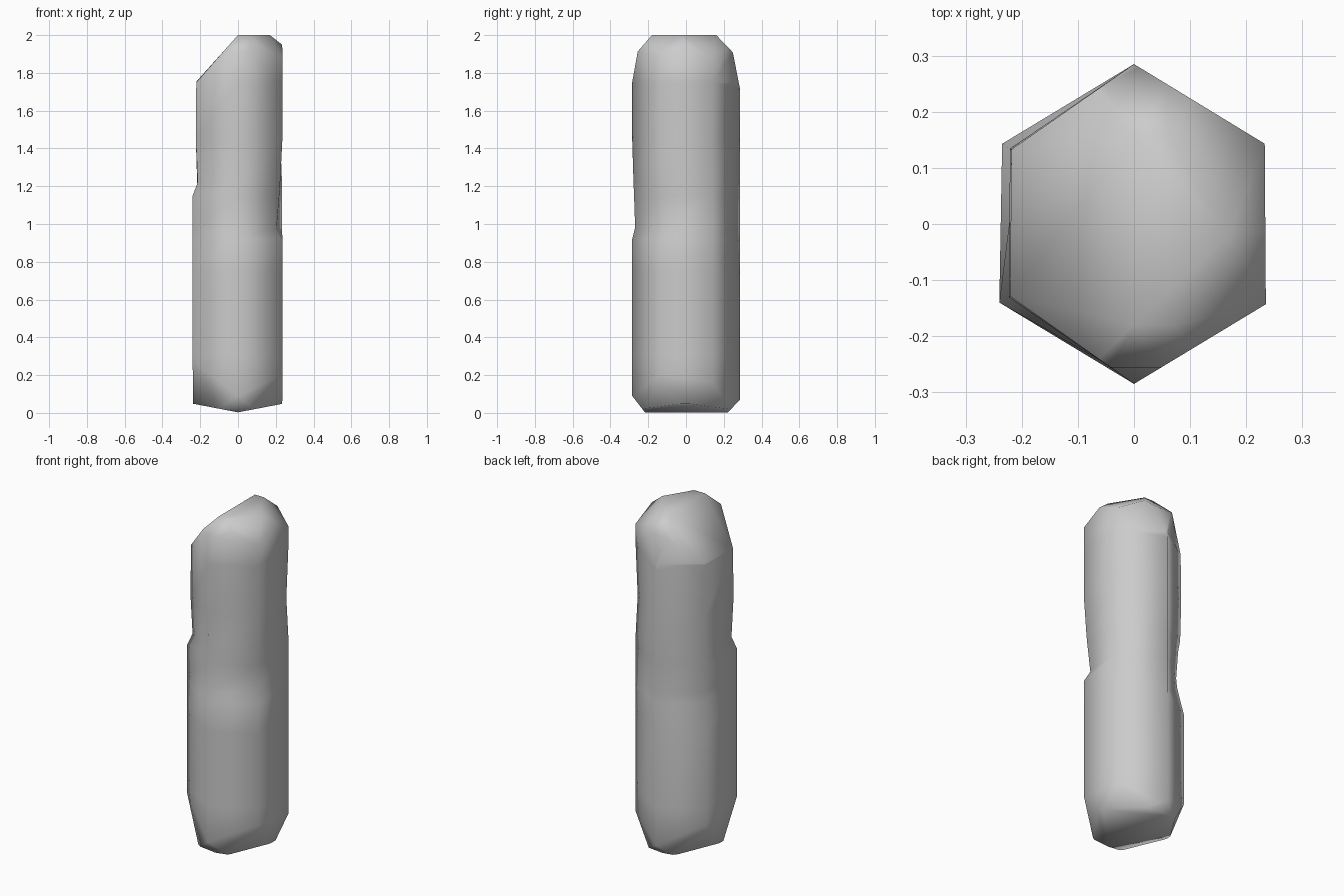
import bpy, bmesh, math
from mathutils import Vector

if "Cube" in bpy.data.objects:
    bpy.data.objects.remove(bpy.data.objects["Cube"])

# Hexagonal corners, counter-clockwise from the front one
CORNERS = [Vector((0, -0.285)), Vector((0.235, -0.143)), Vector((0.233, 0.143)),
           Vector((0, 0.285)), Vector((-0.235, 0.143)), Vector((-0.24, -0.14))]
FRONT, RIGHT_F, RIGHT_B, BACK, LEFT_B, LEFT_F = range(6)
LEVELS = [0, 0.3, 0.75, 0.92, 0.98, 1.15, 1.22, 1.45, 1.75, 2.0]

# Weathered dents: (corner, level index) -> radial scale
DENTS = {(FRONT, 4): 0.945, (RIGHT_F, 4): 0.87, (FRONT, 5): 0.965, (RIGHT_F, 5): 0.93,
         (FRONT, 6): 0.975, (RIGHT_F, 6): 0.95, (RIGHT_B, 7): 0.96,
         (LEFT_F, 6): 0.89, (LEFT_F, 7): 0.93, (LEFT_F, 8): 0.92, (LEFT_F, 9): 0.9,
         (LEFT_B, 3): 0.86, (LEFT_B, 4): 0.84, (LEFT_B, 5): 0.88, (LEFT_B, 6): 0.92,
         (LEFT_B, 7): 0.94, (LEFT_B, 8): 0.93, (LEFT_B, 9): 0.92}

# Column shaft from stacked rings
bm = bmesh.new()
rings = []
for k, z in enumerate(LEVELS):
    ring = []
    for c, p in enumerate(CORNERS):
        q = p * DENTS.get((c, k), 1.0)
        ring.append(bm.verts.new((q.x, q.y, z)))
    rings.append(ring)
for lo, hi in zip(rings, rings[1:]):
    for i in range(6):
        j = (i + 1) % 6
        bm.faces.new((lo[i], lo[j], hi[j], hi[i]))
bm.faces.new(rings[0][::-1])
bm.faces.new(rings[-1])


def cut(point, normal):
    """Slice away everything on the normal's side and close the hole."""
    res = bmesh.ops.bisect_plane(bm, geom=bm.verts[:] + bm.edges[:] + bm.faces[:],
                                 plane_co=Vector(point), plane_no=Vector(normal).normalized(),
                                 dist=1e-5, clear_outer=True)
    edges = [e for e in res["geom_cut"] if isinstance(e, bmesh.types.BMEdge)]
    bmesh.ops.holes_fill(bm, edges=[e for e in edges if e.is_boundary], sides=0)


def chip(corner, inset, height, top):
    """Chip one corner off at the top or bottom end."""
    d = CORNERS[corner].normalized()
    r = CORNERS[corner].length - inset
    cut((d.x * r, d.y * r, 2.0 if top else 0.0),
        (d.x * height, d.y * height, inset if top else -inset))


# Broken slope at the top left, ridged underside
cut((0, 0, 2.0), (-0.24, 0, 0.215))
for s in (-1, 1):
    cut((0, 0, 0.003), (s * 0.045, 0, -0.235))

# Chipped corners
for corner, inset, height in ((FRONT, 0.105, 0.12), (FRONT, 0.045, 0.25), (BACK, 0.125, 0.13),
                              (BACK, 0.055, 0.28), (RIGHT_F, 0.12, 0.12), (RIGHT_B, 0.14, 0.12)):
    chip(corner, inset, height, True)
for corner, inset, height in ((FRONT, 0.07, 0.09), (BACK, 0.065, 0.07), (RIGHT_F, 0.08, 0.2),
                              (RIGHT_B, 0.09, 0.16), (LEFT_F, 0.08, 0.27), (LEFT_B, 0.08, 0.2)):
    chip(corner, inset, height, False)

bmesh.ops.remove_doubles(bm, verts=bm.verts[:], dist=0.004)
bmesh.ops.triangulate(bm, faces=[f for f in bm.faces if len(f.verts) > 4])
bmesh.ops.recalc_face_normals(bm, faces=bm.faces[:])
for f in bm.faces:
    f.smooth = True

mesh = bpy.data.meshes.new("stone_column")
bm.to_mesh(mesh)
bm.free()
column = bpy.data.objects.new("stone_column", mesh)
bpy.context.collection.objects.link(column)
